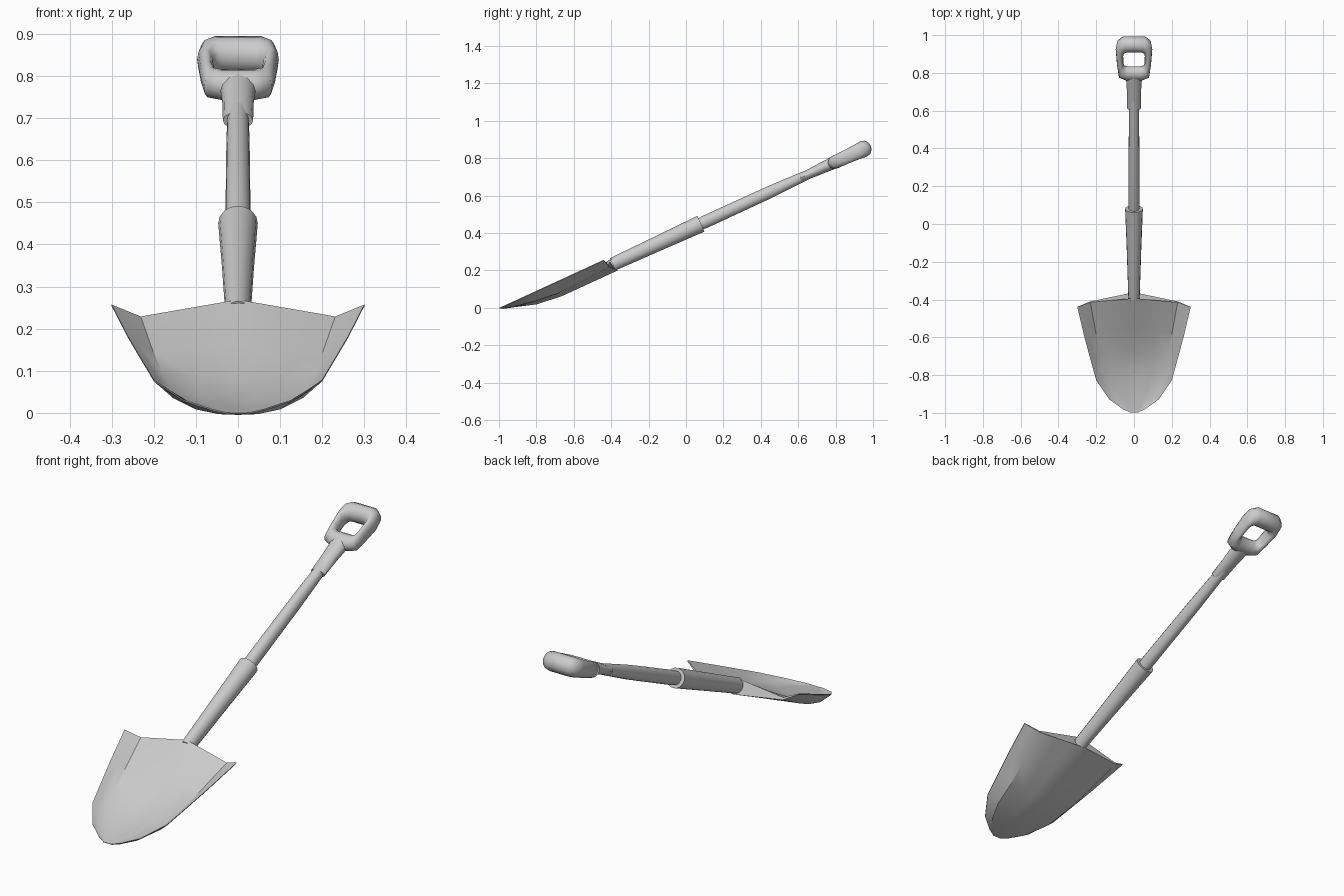
import bpy, bmesh, math
from mathutils import Matrix, Vector

cube = bpy.data.objects.get("Cube")
if cube:
    bpy.data.objects.remove(cube, do_unlink=True)

grey = bpy.data.materials.new("light_grey")
grey.use_nodes = True
colour = (0.6, 0.6, 0.6, 1)
grey.diffuse_color = colour
grey.node_tree.nodes["Principled BSDF"].inputs["Base Color"].default_value = colour

# The tool is built along its own axis (x, along, normal), then tilted
tilt = Matrix.Translation((0, 0.08, 0.45)) @ Matrix.Rotation(math.radians(24.7), 4, 'X')


def loft(name, rings, closed=False, angle=40):
    """Join equal-length vertex rings into a solid, or into a closed hoop."""
    bm = bmesh.new()
    rows = [[bm.verts.new(tilt @ Vector(p)) for p in ring] for ring in rings]
    count = len(rows[0])
    pairs = list(zip(rows, rows[1:]))
    if closed:
        pairs.append((rows[-1], rows[0]))
    else:
        bm.faces.new(rows[0])
        bm.faces.new(rows[-1])
    for a, b in pairs:
        for i in range(count):
            j = (i + 1) % count
            bm.faces.new((a[i], a[j], b[j], b[i]))
    bmesh.ops.recalc_face_normals(bm, faces=bm.faces)
    mesh = bpy.data.meshes.new(name)
    bm.to_mesh(mesh)
    bm.free()
    mesh.materials.append(grey)
    obj = bpy.data.objects.new(name, mesh)
    bpy.context.collection.objects.link(obj)
    bpy.ops.object.select_all(action='DESELECT')
    obj.select_set(True)
    bpy.context.view_layer.objects.active = obj
    bpy.ops.object.shade_smooth_by_angle(angle=math.radians(angle))
    return obj


def tube(name, sections, sides=16):
    """Oval sections given as (along, half width, half thickness)."""
    turns = [2 * math.pi * i / sides for i in range(sides)]
    return loft(name, [[(w * math.cos(t), s, h * math.sin(t)) for t in turns]
                       for s, w, h in sections])


# Shaft, metal socket and grip connector
tube("socket", [(-0.52, 0.03, 0.036), (-0.25, 0.038, 0.041), (0, 0.047, 0.046)])
tube("shaft", [(-0.03, 0.026, 0.028), (0.02, 0.03, 0.034), (0.4, 0.028, 0.033),
               (0.5, 0.027, 0.03), (0.66, 0.025, 0.024)])
tube("grip_connector", [(0.585, 0.036, 0.022), (0.68, 0.037, 0.028),
                        (0.79, 0.044, 0.034)], 12)

# Grip: hoop defined by (outer x, outer s, inner x, inner s, half thickness)
half = [(0, 1.0, 0, 0.915, 0.045), (0.06, 1.0, 0.04, 0.915, 0.045),
        (0.088, 0.978, 0.053, 0.907, 0.043), (0.097, 0.93, 0.057, 0.89, 0.04),
        (0.09, 0.84, 0.056, 0.85, 0.037), (0.08, 0.768, 0.052, 0.834, 0.036),
        (0.04, 0.75, 0.04, 0.828, 0.036), (0, 0.75, 0, 0.828, 0.036)]
hoop = half + [(-a, b, -c, d, e) for a, b, c, d, e in half[-2:0:-1]]
sides = 12
rings = []
for ox, os, ix, si, thick in hoop:
    ring = []
    for i in range(sides):
        t = 2 * math.pi * i / sides
        k = 0.5 + 0.5 * math.cos(t)
        ring.append((ix + (ox - ix) * k, si + (os - si) * k, thick * math.sin(t)))
    rings.append(ring)
loft("grip", rings, closed=True, angle=60)

# Blade stations: along, half width, edge sweep, then heights of
# top middle, top side, bottom middle, bottom side
stations = [(-0.505, 0.3, -0.048, 0.033, 0.006, -0.041, -0.006),
            (-0.7, 0.262, -0.03, 0.002, -0.002, -0.041, -0.016),
            (-0.84, 0.232, -0.012, -0.018, -0.003, -0.041, -0.018),
            (-0.98, 0.2, 0, -0.014, 0.006, -0.024, -0.006),
            (-1.092, 0.13, 0, 0.02, 0.025, 0.011, 0.016),
            (-1.147, 0.06, 0, 0.034, 0.036, 0.027, 0.029),
            (-1.167, 0.022, 0, 0.041, 0.041, 0.038, 0.038)]
SIDE, RIM = 0.77, 0.042
across = [0, 0.2, 0.45, SIDE, 0.92, 1]


def height(u, middle, side, rim):
    if u <= SIDE:
        return middle + (side - middle) * u / SIDE
    return side + (rim - side) * (u - SIDE) / (1 - SIDE)


line = [-u for u in across[:0:-1]] + across
rings = []
for s, w, sweep, tm, ts, bm_, bs in stations:
    top = [(u * w, s + sweep * abs(u), height(abs(u), tm, ts, RIM)) for u in line]
    under = [(u * w, s + sweep * abs(u), height(abs(u), bm_, bs, RIM - 0.004))
             for u in reversed(line)]
    rings.append(top + under)
loft("blade", rings, angle=35)
